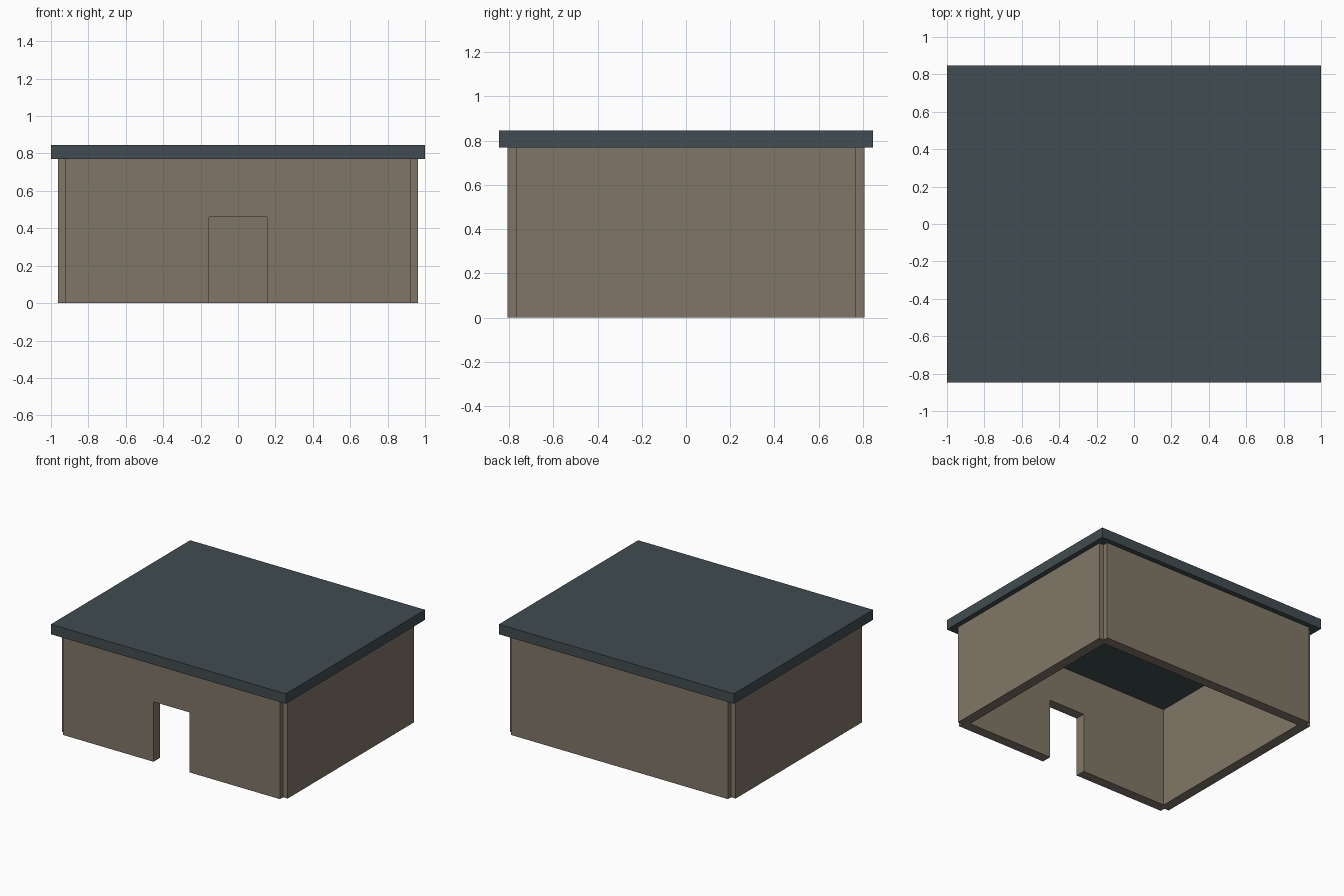
import bpy, bmesh
from mathutils import Vector

if "Cube" in bpy.data.objects:
    bpy.data.objects.remove(bpy.data.objects["Cube"])

U = 2 / 13                      # design module: roof is 13 x 11 modules
W, D, H, T = 6 * U, 5 * U, 5 * U, 0.25 * U   # wall centre lines, height, half thickness


def material(name, color):
    m = bpy.data.materials.new(name)
    m.diffuse_color = (*color, 1)
    m.use_nodes = True
    m.node_tree.nodes["Principled BSDF"].inputs["Base Color"].default_value = m.diffuse_color
    return m


def prism(name, points, direction, mat):
    """Extrude a planar outline along a direction into a solid."""
    bm = bmesh.new()
    face = bm.faces.new([bm.verts.new(p) for p in points])
    ext = bmesh.ops.extrude_face_region(bm, geom=[face])
    moved = [g for g in ext["geom"] if isinstance(g, bmesh.types.BMVert)]
    bmesh.ops.translate(bm, verts=moved, vec=Vector(direction))
    bmesh.ops.recalc_face_normals(bm, faces=bm.faces[:])
    mesh = bpy.data.meshes.new(name)
    bm.to_mesh(mesh)
    bm.free()
    mesh.materials.append(mat)
    obj = bpy.data.objects.new(name, mesh)
    bpy.context.collection.objects.link(obj)
    return obj


wall_mat = material("wall_tan", (0.215, 0.183, 0.136))
roof_mat = material("roof_slate", (0.052, 0.073, 0.082))

# Front wall with doorway
door_w, door_h = U, 3 * U
front = [(-W, 0), (-door_w, 0), (-door_w, door_h), (door_w, door_h),
         (door_w, 0), (W, 0), (W, H), (-W, H)]
prism("front_wall", [(x, -D - T, z) for x, z in front], (0, 2 * T, 0), wall_mat)

# Back wall
back = [(-W, 0), (W, 0), (W, H), (-W, H)]
prism("back_wall", [(x, D - T, z) for x, z in back], (0, 2 * T, 0), wall_mat)

# Side walls: stepped ends fit around the front and back walls, leaving notched corners
side = [(W + T, -D), (W + T, D), (W, D), (W, D - T),
        (W - T, D - T), (W - T, -D + T), (W, -D + T), (W, -D)]
for name, s in (("left_wall", -1), ("right_wall", 1)):
    prism(name, [(s * x, y, 0) for x, y in side], (0, 0, H), wall_mat)

# Flat overhanging roof slab
rx, ry = 6.5 * U, 5.5 * U
prism("roof", [(-rx, -ry, H), (rx, -ry, H), (rx, ry, H), (-rx, ry, H)],
      (0, 0, 0.5 * U), roof_mat)
